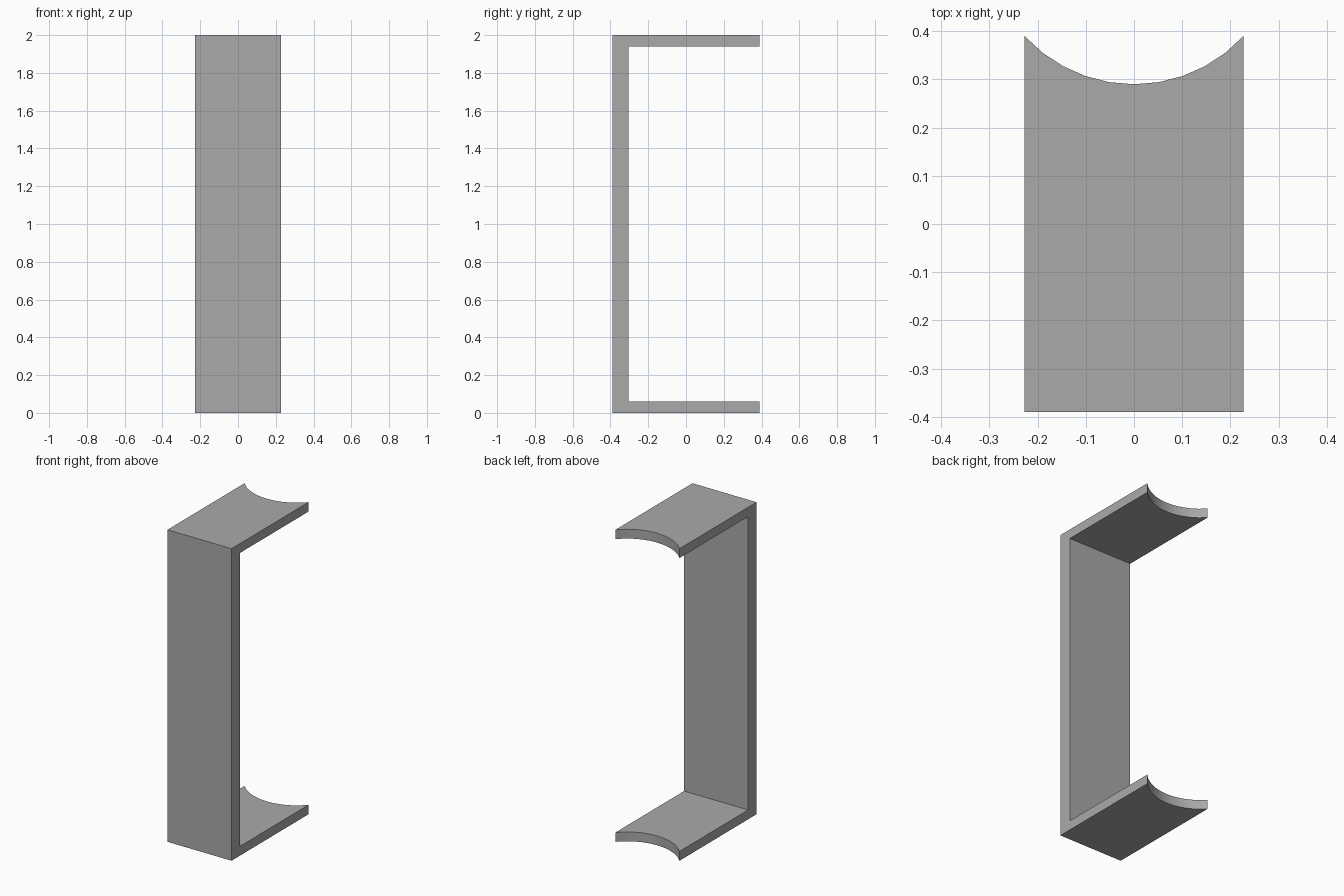
import bpy, bmesh
from math import asin, sin, cos, radians

cube = bpy.data.objects.get("Cube")
if cube:
    bpy.data.objects.remove(cube)

HALF_W, HEIGHT = 0.227, 2.0
FRONT, INNER, TIP = -0.39, -0.305, 0.39
PLATE = 0.06
SAG = 0.10          # depth of the round notch
SEGMENTS = 10

# Plain grey material
grey = bpy.data.materials.new("grey")
grey.use_nodes = True
colour = (0.4, 0.4, 0.4, 1)
grey.diffuse_color = colour
grey.node_tree.nodes["Principled BSDF"].inputs["Base Color"].default_value = colour

# C-shaped side profile swept across the width, its tips following an arc
radius = (HALF_W ** 2 + SAG ** 2) / (2 * SAG)
centre_y = TIP - SAG + radius
half_angle = asin(HALF_W / radius)
bm = bmesh.new()
rings = []
for i in range(SEGMENTS + 1):
    a = half_angle * (2 * i / SEGMENTS - 1)
    x, tip = radius * sin(a), centre_y - radius * cos(a)
    profile = [(FRONT, 0), (tip, 0), (tip, PLATE), (INNER, PLATE),
               (INNER, HEIGHT - PLATE), (tip, HEIGHT - PLATE),
               (tip, HEIGHT), (FRONT, HEIGHT)]
    rings.append([bm.verts.new((x, y, z)) for y, z in profile])
for r, s in zip(rings, rings[1:]):
    for j in range(len(r)):
        k = (j + 1) % len(r)
        bm.faces.new((r[j], r[k], s[k], s[j]))
bm.faces.new(rings[0])
bm.faces.new(rings[-1])

# Merge the flat strips into single faces
bmesh.ops.recalc_face_normals(bm, faces=bm.faces)
bmesh.ops.dissolve_limit(bm, angle_limit=radians(1), verts=bm.verts, edges=bm.edges)

mesh = bpy.data.meshes.new("bracket")
bm.to_mesh(mesh)
bm.free()
mesh.materials.append(grey)
bracket = bpy.data.objects.new("bracket", mesh)
bpy.context.collection.objects.link(bracket)

# Smooth the notch while keeping corners sharp
bpy.context.view_layer.objects.active = bracket
bracket.select_set(True)
bpy.ops.object.shade_smooth_by_angle(angle=radians(30))
